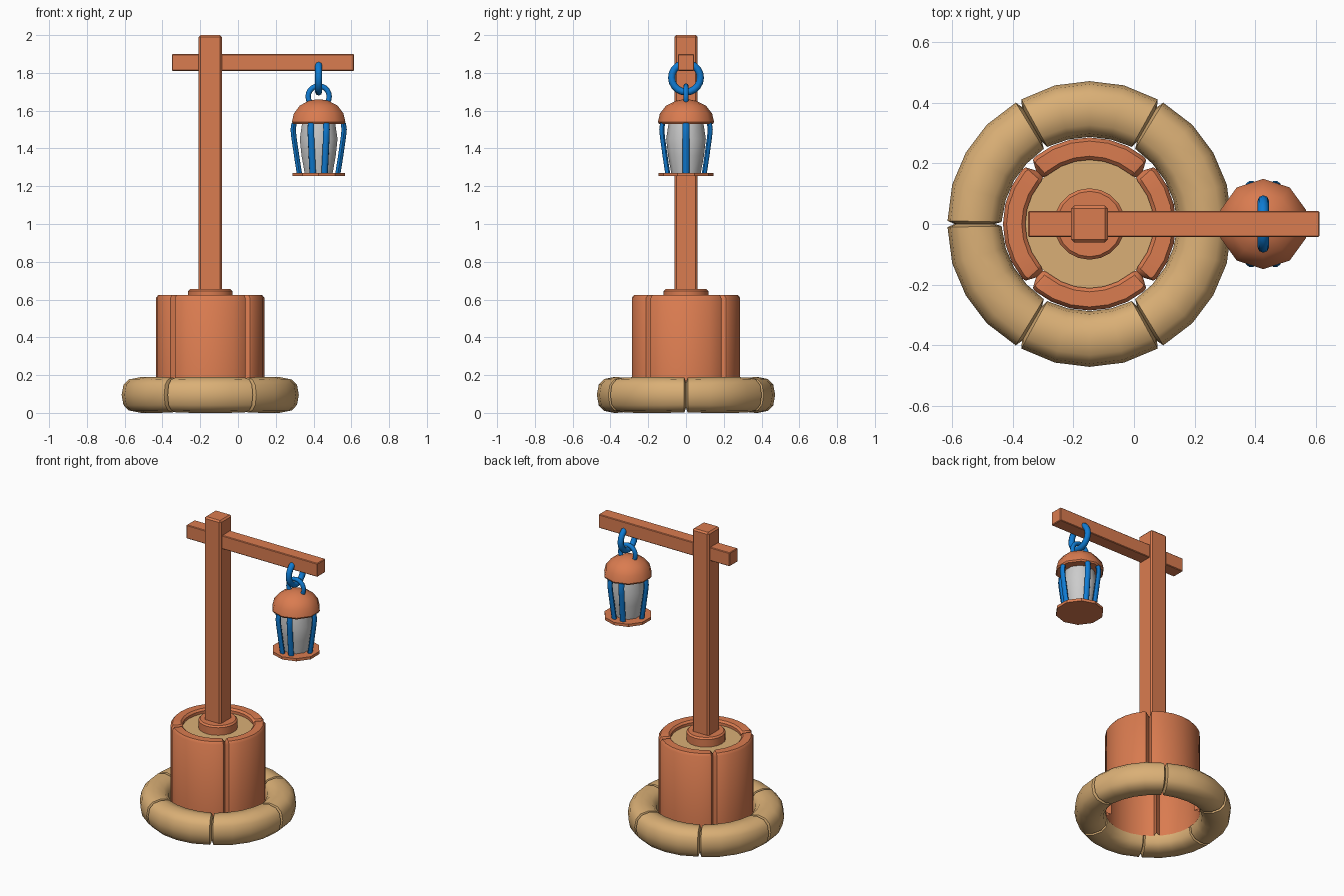
import bpy, bmesh
from math import sin, cos, pi, radians
from mathutils import Vector

if "Cube" in bpy.data.objects:
    bpy.data.objects.remove(bpy.data.objects["Cube"])

CX = -0.147      # axis of the planter and post
LX = 0.427       # axis of the lantern


def material(name, rgb):
    m = bpy.data.materials.new(name)
    m.diffuse_color = (*rgb, 1)
    m.use_nodes = True
    m.node_tree.nodes["Principled BSDF"].inputs["Base Color"].default_value = m.diffuse_color
    return m


WOOD = material("terracotta", (0.70, 0.20, 0.08))
SAND = material("sand", (0.70, 0.43, 0.18))
BLUE = material("blue_metal", (0.005, 0.20, 0.65))


def finish(name, bm, mat=None, smooth=None, bevel=0):
    bmesh.ops.recalc_face_normals(bm, faces=bm.faces[:])
    me = bpy.data.meshes.new(name)
    bm.to_mesh(me)
    bm.free()
    ob = bpy.data.objects.new(name, me)
    bpy.context.collection.objects.link(ob)
    if mat:
        me.materials.append(mat)
    if bevel:
        b = ob.modifiers.new("bevel", 'BEVEL')
        b.width, b.segments, b.limit_method = bevel, 1, 'ANGLE'
    if smooth:
        bpy.ops.object.select_all(action='DESELECT')
        ob.select_set(True)
        bpy.context.view_layer.objects.active = ob
        bpy.ops.object.shade_smooth_by_angle(angle=radians(smooth))
    return ob


def loft(sections, closed_section=True, closed_path=False, caps=False):
    """Skin a list of equally long point rows."""
    bm = bmesh.new()
    rows = [[bm.verts.new(p) for p in s] for s in sections]
    n = len(rows[0])
    pairs = list(zip(rows, rows[1:])) + ([(rows[-1], rows[0])] if closed_path else [])
    for a, b in pairs:
        for i in range(n if closed_section else n - 1):
            j = (i + 1) % n
            bm.faces.new((a[i], a[j], b[j], b[i]))
    if caps:
        bm.faces.new(rows[0])
        bm.faces.new(rows[-1])
    return bm


def polar(cx, r, a, z):
    return Vector((cx + r * cos(a), r * sin(a), z))


def lathe(name, cx, profile, sides, mat=None, smooth=None, bevel=0, turn=0):
    rows = [[polar(cx, r, turn + 2 * pi * i / sides, z) for i in range(sides)]
            for r, z in profile]
    return finish(name, loft(rows, caps=True), mat, smooth, bevel)


def box(name, lo, hi, mat, bevel):
    lo, hi = Vector(lo), Vector(hi)
    bm = bmesh.new()
    bmesh.ops.create_cube(bm, size=1)
    for v in bm.verts:
        v.co = Vector((v.co[k] * (hi[k] - lo[k]) + (lo[k] + hi[k]) / 2 for k in range(3)))
    return finish(name, bm, mat, bevel=bevel)


def link(name, centre, u, v, R, r):
    """Round ring lying in the plane of u and v."""
    c, u, v = Vector(centre), Vector(u), Vector(v)
    w = u.cross(v)
    rows = []
    for i in range(20):
        d = u * cos(i * pi / 10) + v * sin(i * pi / 10)
        rows.append([c + d * (R + r * cos(k * pi / 4)) + w * r * sin(k * pi / 4)
                     for k in range(8)])
    return finish(name, loft(rows, closed_path=True), BLUE, 60)


# Six puffy stones around the foot
def squash(x):
    return (1 if x > 0 else -1) * abs(x) ** 0.8


stone_section = [(squash(cos(k * pi / 6)), squash(sin(k * pi / 6))) for k in range(12)]
stone_path = [(-30, .72), (-28.7, .97), (-14, 1), (0, 1), (14, 1), (28.7, .97), (30, .72)]
for s in range(6):
    mid = 30 + 60 * s
    rows = [[polar(CX, 0.38 + 0.092 * k * x, radians(mid + a), 0.095 + 0.095 * k * z)
             for x, z in stone_section] for a, k in stone_path]
    finish(f"foot_stone_{s + 1}", loft(rows, caps=True), SAND, 50)

# Four curved wall panels of the planter, pinched at the seams, open below
panel_path = [(-45, 1), (-41.5, .1), (-39, 0), (-26, 0), (-13, 0), (0, 0),
              (13, 0), (26, 0), (39, 0), (41.5, .1), (45, 1)]
for s in range(4):
    rows = []
    for a, p in panel_path:
        ro, ri, top = 0.286 - 0.036 * p, 0.212 + 0.006 * p, 0.625 - 0.02 * p
        prof = [(ro, 0.08), (ro, top - 0.015), (ro - 0.012, top),
                (ri + 0.012, top), (ri, top - 0.012), (ri, 0.57)]
        rows.append([polar(CX, r, radians(90 * s + a), z) for r, z in prof])
    finish(f"planter_panel_{s + 1}", loft(rows, closed_section=False), WOOD, 40)

# Soil and the collar round the post
lathe("soil", CX, [(0.216, 0.575), (0.216, 0.595)], 32, SAND, 40)
lathe("post_collar", CX, [(0.118, 0.58), (0.118, 0.645), (0.108, 0.655)], 20, WOOD, 40)

# Post and cross beam
box("post", (CX - 0.061, -0.061, 0.60), (CX + 0.061, 0.061, 2.0), WOOD, 0.010)
box("cross_beam", (-0.35, -0.043, 1.81), (0.613, 0.043, 1.90), WOOD, 0.004)

# Chain links
link("beam_link", (LX, 0, 1.775), (0, 1, 0), (0, 0, 1), 0.076, 0.019)
link("lantern_link", (LX, 0, 1.675), (1, 0, 0), (0, 0, 1), 0.056, 0.014)

# Lantern: ten-sided cap, glass and base plate
T = pi / 10
lathe("lantern_cap", LX, [(0.143, 1.53), (0.149, 1.54), (0.138, 1.585), (0.105, 1.627),
                          (0.055, 1.652), (0.012, 1.66)], 10, WOOD, 40, turn=T)
lathe("lantern_base", LX, [(0.146, 1.253), (0.146, 1.271)], 10, WOOD, turn=T)
lathe("lantern_glass", LX, [(0.078, 1.27), (0.095, 1.36), (0.105, 1.45), (0.092, 1.535)],
      10, None, 40, turn=T)

# Bent bars of the lantern cage
bar_path = [(0.102, 1.268), (0.115, 1.35), (0.131, 1.46), (0.135, 1.50), (0.130, 1.535)]
for i, deg in enumerate((0, 72, 108, 180, 252, 288)):
    a = radians(deg)
    out, side = Vector((cos(a), sin(a), 0)), Vector((-sin(a), cos(a), 0))
    rows = [[polar(LX, r, a, z) + out * 0.014 * cos(k * pi / 4) + side * 0.018 * sin(k * pi / 4)
             for k in range(8)] for r, z in bar_path]
    finish(f"lantern_bar_{i + 1}", loft(rows, caps=True), BLUE, 50)
